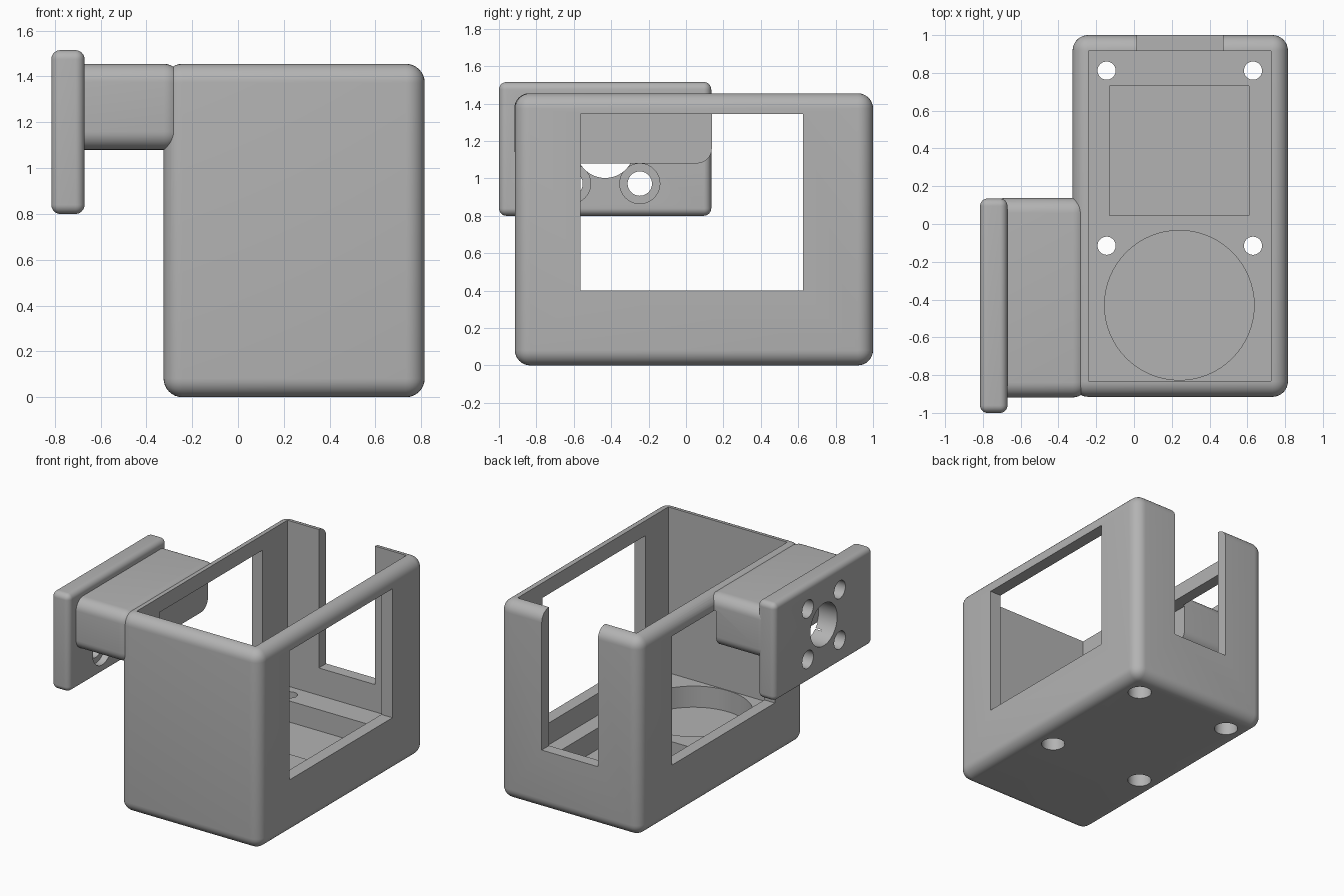
import bpy, math
from mathutils import Vector

cube = bpy.data.objects.get("Cube")
if cube:
    bpy.data.objects.remove(cube, do_unlink=True)

grey = bpy.data.materials.new("matte_grey")
grey.use_nodes = True
grey.diffuse_color = (0.45, 0.45, 0.45, 1)
grey.node_tree.nodes["Principled BSDF"].inputs["Base Color"].default_value = (0.45, 0.45, 0.45, 1)


def apply(obj, mod):
    bpy.context.view_layer.objects.active = obj
    bpy.ops.object.modifier_apply(modifier=mod.name)


def box(name, low, high, radius=0):
    """Box between two corners, with optional rounded edges."""
    low, high = Vector(low), Vector(high)
    bpy.ops.mesh.primitive_cube_add(size=1, location=(low + high) / 2)
    obj = bpy.context.object
    obj.name = name
    obj.scale = high - low
    bpy.ops.object.transform_apply(location=True, rotation=True, scale=True)
    obj.data.materials.append(grey)
    if radius:
        mod = obj.modifiers.new("round", "BEVEL")
        mod.width, mod.segments = radius, 8
        apply(obj, mod)
    return obj


def rod(name, center, radius, length, along_x=False):
    """Cylinder along z, or along x."""
    bpy.ops.mesh.primitive_cylinder_add(
        vertices=64, radius=radius, depth=length, location=center,
        rotation=(0, math.pi / 2 if along_x else 0, 0))
    obj = bpy.context.object
    obj.name = name
    bpy.ops.object.transform_apply(location=True, rotation=True, scale=True)
    obj.data.materials.append(grey)
    return obj


def combine(obj, other, operation):
    mod = obj.modifiers.new("combine", "BOOLEAN")
    mod.operation, mod.solver, mod.object = operation, "EXACT", other
    apply(obj, mod)
    bpy.data.objects.remove(other, do_unlink=True)


def cut(obj, other):
    combine(obj, other, "DIFFERENCE")


# Rounded case with side arm and mounting plate
case = box("camera_case", (-0.325, -0.915, 0), (0.815, 1, 1.455), 0.082)
arm = box("arm", (-0.76, -0.918, 1.08), (-0.244, 0.138, 1.455), 0.08)
plate = box("plate", (-0.815, -1, 0.8), (-0.67, 0.135, 1.515), 0.04)
combine(case, arm, "UNION")
combine(case, plate, "UNION")

# Open interior, side windows and rear notch
cut(case, box("cavity", (-0.24, -0.83, 0.24), (0.725, 0.915, 2)))
cut(case, box("windows", (-0.34, -0.565, 0.4), (1, 0.625, 1.345)))
cut(case, box("rear_notch", (0.015, 0.8, 0.44), (0.47, 1.2, 2)))

# Floor pockets
cut(case, box("floor_pocket", (-0.13, 0.045, 0.085), (0.61, 0.73, 0.5)))
cut(case, rod("round_pocket", (0.24, -0.43, 0.285), 0.396, 0.4))

# Floor screw holes, wider underneath
for x in (-0.145, 0.63):
    for y in (-0.115, 0.812):
        cut(case, rod("screw_hole", (x, y, 0.1), 0.048, 0.6))
        cut(case, rod("screw_recess", (x, y, 0), 0.08, 0.24))

# Plate bore and its four screw holes, recessed on the inner face
cut(case, rod("plate_bore", (-0.765, -0.432, 1.157), 0.155, 0.2, True))
for dy in (-0.185, 0.185):
    for dz in (-0.185, 0.185):
        y, z = -0.432 + dy, 1.157 + dz
        cut(case, rod("plate_hole", (-0.765, y, z), 0.065, 0.2, True))
        if dz < 0:
            cut(case, rod("plate_recess", (-0.69, y, z), 0.107, 0.06, True))

bpy.ops.object.select_all(action="DESELECT")
case.select_set(True)
bpy.context.view_layer.objects.active = case
bpy.ops.object.shade_smooth_by_angle(angle=math.radians(30))
